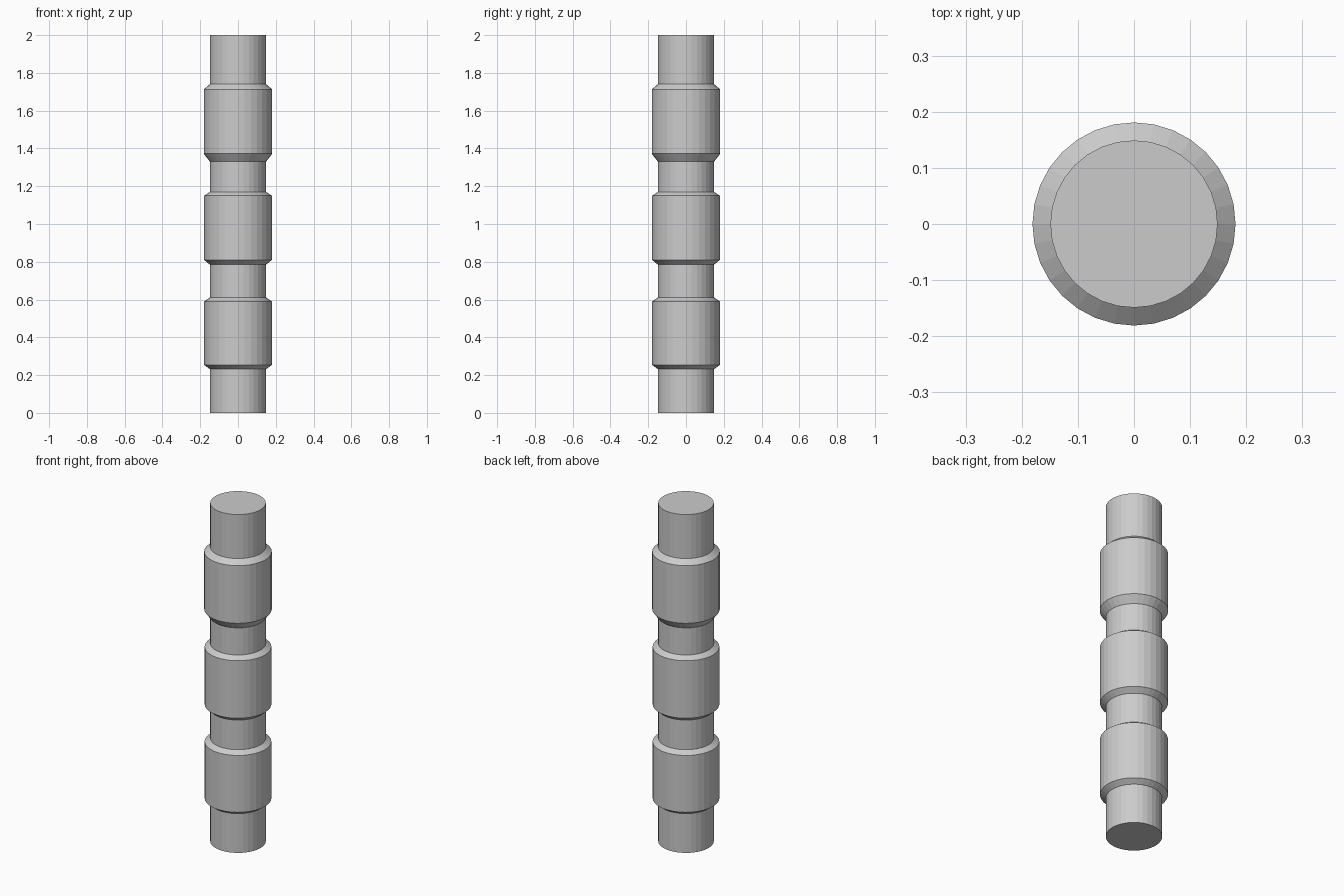
import bpy, bmesh
from math import cos, sin, tau

if "Cube" in bpy.data.objects:
    bpy.data.objects.remove(bpy.data.objects["Cube"])

SIDES = 32
CORE = 0.149

# Raised bands: bottom z, lower shoulder z, upper shoulder z, top z, radius
bands = [
    (0.232, 0.254, 0.59, 0.61, 0.179),
    (0.785, 0.81, 1.15, 1.17, 0.179),
    (1.33, 1.372, 1.713, 1.74, 0.181),
]

# Lathe profile from the foot to the top
profile = [(CORE, 0.0)]
for z0, z1, z2, z3, r in bands:
    profile += [(CORE, z0), (r, z1), (r, z2), (CORE, z3)]
profile.append((CORE, 2.0))

# Spin the profile into rings, then bridge and cap them
bm = bmesh.new()
rings = [[bm.verts.new((r * cos(tau * i / SIDES), r * sin(tau * i / SIDES), z))
          for i in range(SIDES)] for r, z in profile]
for low, high in zip(rings, rings[1:]):
    for i in range(SIDES):
        j = (i + 1) % SIDES
        bm.faces.new((low[i], low[j], high[j], high[i]))
bm.faces.new(rings[0][::-1])
bm.faces.new(rings[-1])

mesh = bpy.data.meshes.new("banded_rod")
bm.to_mesh(mesh)
bm.free()
rod = bpy.data.objects.new("banded_rod", mesh)
bpy.context.collection.objects.link(rod)
